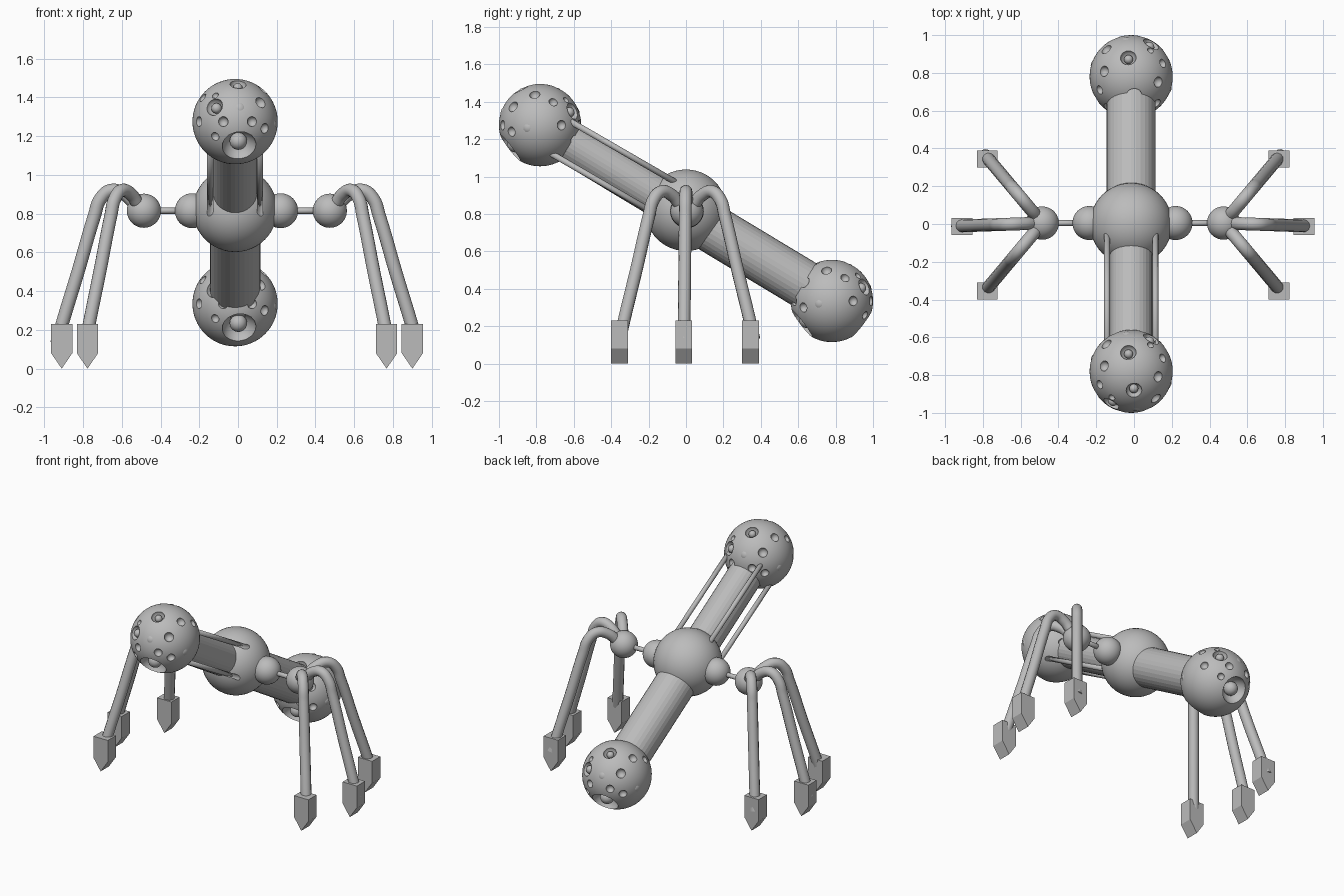
import bpy, bmesh, math
from mathutils import Vector, Matrix

if "Cube" in bpy.data.objects:
    bpy.data.objects.remove(bpy.data.objects["Cube"], do_unlink=True)

gray = bpy.data.materials.new("plain_gray")
gray.use_nodes = True
gray.diffuse_color = (0.5, 0.5, 0.5, 1)
gray.node_tree.nodes["Principled BSDF"].inputs["Base Color"].default_value = (0.5, 0.5, 0.5, 1)


def finish(bm, name, smooth=True):
    """Turn a bmesh into a named object."""
    mesh = bpy.data.meshes.new(name)
    for face in bm.faces:
        face.smooth = smooth
    bm.to_mesh(mesh)
    bm.free()
    mesh.materials.append(gray)
    obj = bpy.data.objects.new(name, mesh)
    bpy.context.collection.objects.link(obj)
    return obj


def add_ball(bm, centre, radius, u=32, v=16):
    bmesh.ops.create_uvsphere(bm, u_segments=u, v_segments=v, radius=radius,
                              matrix=Matrix.Translation(centre))


def ball(name, centre, radius, u=48, v=24):
    bm = bmesh.new()
    add_ball(bm, centre, radius, u, v)
    return finish(bm, name)


def rod(name, start, end, radius, sides=16, smooth=True):
    start, end = Vector(start), Vector(end)
    axis = end - start
    turn = axis.to_track_quat('Z', 'Y').to_matrix().to_4x4()
    bm = bmesh.new()
    bmesh.ops.create_cone(bm, cap_ends=True, segments=sides, radius1=radius, radius2=radius,
                          depth=axis.length, matrix=Matrix.Translation((start + end) / 2) @ turn)
    return finish(bm, name, smooth)


def select_only(obj):
    bpy.ops.object.select_all(action='DESELECT')
    obj.select_set(True)
    bpy.context.view_layer.objects.active = obj


# Main layout
MID_X = -0.015
body = Vector((MID_X, 0, 0.82))
heads = {"front": Vector((MID_X, -0.78, 1.275)), "back": Vector((MID_X, 0.78, 0.335))}
HEAD_R = 0.22

# Pits in a head: direction x, y, z, pit radius, inner ball radius
pits = [
    (0.1, -0.78, -0.6, 0.09, 0.045),
    (0.07, -0.46, 0.88, 0.042, 0.024),
    (-0.49, -0.8, 0.35, 0.046, 0.027),
    (0.6, -0.66, 0.45, 0.03, 0),
    (0.4, -0.92, 0, 0.026, 0),
    (-0.28, -0.96, 0, 0.026, 0),
    (-0.47, -0.81, -0.35, 0.022, 0),
    (0.7, -0.7, -0.16, 0.026, 0),
    (-0.85, -0.52, 0, 0.026, 0),
    (0.65, -0.13, 0.74, 0.028, 0),
    (-0.47, -0.64, 0.62, 0.018, 0),
    (-0.76, -0.32, 0.56, 0.024, 0),
]
# Closed round plugs flush with the head
plugs = [(0.12, -0.93, 0.35), (0.94, -0.32, -0.07)]


def build_head(name, centre):
    head = ball(name + "_head", centre, HEAD_R, 64, 32)
    cutter_bm, detail_bm = bmesh.new(), bmesh.new()
    for half_turn in (1, -1):
        for x, y, z, radius, inner in pits:
            d = Vector((x * half_turn, y * half_turn, z)).normalized()
            add_ball(cutter_bm, centre + d * HEAD_R, radius, 24, 12)
            if inner:
                add_ball(detail_bm, centre + d * (HEAD_R - radius + inner * 0.8), inner, 24, 12)
        for x, y, z in plugs:
            d = Vector((x * half_turn, y * half_turn, z)).normalized()
            add_ball(detail_bm, centre + d * (HEAD_R - 0.041), 0.045, 24, 12)
    cutter = finish(cutter_bm, name + "_pit_cutter")
    cutter.hide_render = True
    finish(detail_bm, name + "_head_inner_balls")
    cut = head.modifiers.new("pits", 'BOOLEAN')
    cut.operation, cut.solver, cut.object = 'DIFFERENCE', 'EXACT', cutter
    select_only(head)
    bpy.ops.object.modifier_apply(modifier=cut.name)
    bpy.data.objects.remove(cutter, do_unlink=True)
    bpy.ops.object.shade_smooth_by_angle(angle=math.radians(30))


for name, centre in heads.items():
    build_head(name, centre)

# Body and its two faceted tubes
ball("body", body, 0.218)
rod("front_tube", heads["front"], (MID_X, 0, 0.805), 0.112, 32, False)
rod("back_tube", heads["back"], (MID_X, 0, 0.805), 0.13, 32, False)

# Four thin rods along the front tube
axis = (heads["back"] - heads["front"]).normalized()
rise = Vector((1, 0, 0)).cross(axis)
for side, label in ((-1, "right"), (1, "left")):
    for level, height in ((-1, "lower"), (1, "upper")):
        shift = Vector((side * 0.128, 0, 0)) + rise * level * 0.1
        rod(f"{height}_{label}_rod", heads["front"] + shift + axis * 0.08,
            body + shift - axis * 0.1, 0.016)


def build_leg(name, hip, angle, reach):
    """Bent tube leading from the hip out and down to the foot."""
    profile = [(0, 0.815), (0.045, 0.85), (0.1, 0.9), (0.17, 0.92), (0.225, 0.875),
               (0.255, 0.79), (0.34, 0.5), (0.425, 0.22), (0.45, 0.13)]
    curve = bpy.data.curves.new(name, 'CURVE')
    curve.dimensions = '3D'
    curve.bevel_depth = 0.034
    curve.bevel_resolution = 4
    curve.use_fill_caps = True
    curve.resolution_u = 6
    spline = curve.splines.new('BEZIER')
    spline.bezier_points.add(len(profile) - 1)
    for point, (r, z) in zip(spline.bezier_points, profile):
        point.co = (hip.x + r * reach * math.cos(angle), hip.y + r * reach * math.sin(angle), z)
        point.handle_left_type = point.handle_right_type = 'AUTO'
    curve.materials.append(gray)
    leg = bpy.data.objects.new(name, curve)
    bpy.context.collection.objects.link(leg)
    select_only(leg)
    bpy.ops.object.convert(target='MESH')
    bpy.ops.object.shade_smooth_by_angle(angle=math.radians(50))


def build_foot(name, x, y):
    """Upright block with a wedge tip, its ridge running front to back."""
    outline = [(-0.055, 0.23), (-0.055, 0.08), (0, 0), (0.055, 0.08), (0.055, 0.23)]
    bm = bmesh.new()
    face = bm.faces.new([bm.verts.new((x + px, y - 0.045, z)) for px, z in outline])
    moved = bmesh.ops.extrude_face_region(bm, geom=[face])["geom"]
    bmesh.ops.translate(bm, vec=(0, 0.09, 0),
                        verts=[v for v in moved if isinstance(v, bmesh.types.BMVert)])
    bmesh.ops.recalc_face_normals(bm, faces=bm.faces)
    finish(bm, name, False)


# Shoulders, axles, hips, legs and feet on both sides
for side, label in ((-1, "right"), (1, "left")):
    hip = Vector((side * 0.48 - 0.006, 0.005, 0.815))
    shoulder = Vector((side * 0.228 - 0.008, 0.005, 0.815))
    ball(label + "_shoulder", shoulder, 0.09)
    ball(label + "_hip", hip, 0.088)
    rod(label + "_axle", shoulder, hip, 0.016)
    for place, turn, reach in (("front", -50, 1.04), ("middle", -2, 1), ("back", 50, 1.04)):
        angle = math.radians(turn if side > 0 else 180 - turn)
        build_leg(f"{place}_{label}_leg", hip, angle, reach)
        foot_x = side * (0.905 if place == "middle" else 0.772) - 0.005
        foot_y = {"front": -0.355, "middle": -0.012, "back": 0.345}[place]
        build_foot(f"{place}_{label}_foot", foot_x, foot_y)
